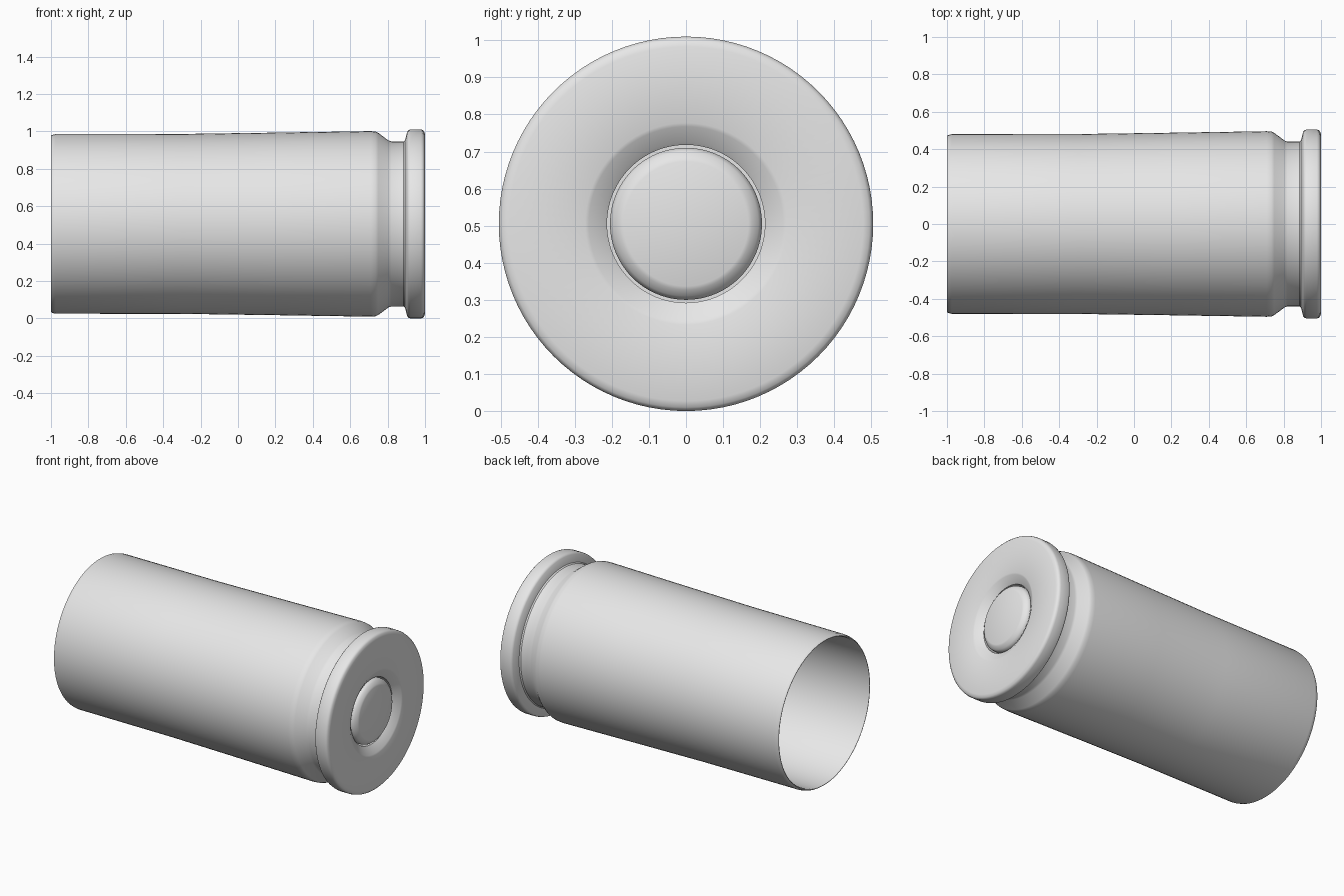
import bpy, bmesh, math
from mathutils import Matrix, Vector

cube = bpy.data.objects.get("Cube")
if cube:
    bpy.data.objects.remove(cube, do_unlink=True)

AXIS_Z = 0.505
SEGMENTS = 96

grey = bpy.data.materials.new("plain grey metal")
grey.use_nodes = True
colour = (0.8, 0.8, 0.8, 1)
grey.diffuse_color = colour
grey.node_tree.nodes["Principled BSDF"].inputs["Base Color"].default_value = colour


def lathe(name, profile):
    """Spin (x, radius) points around the long axis."""
    bm = bmesh.new()
    verts = [bm.verts.new((x, 0, r)) for x, r in profile]
    edges = [bm.edges.new(pair) for pair in zip(verts, verts[1:])]
    bmesh.ops.spin(bm, geom=verts + edges, cent=(0, 0, 0), axis=(1, 0, 0),
                   angle=math.tau, steps=SEGMENTS, use_duplicate=False)
    bmesh.ops.remove_doubles(bm, verts=bm.verts, dist=0.0005)
    bmesh.ops.recalc_face_normals(bm, faces=bm.faces)
    bmesh.ops.translate(bm, verts=bm.verts, vec=(0, 0, AXIS_Z))
    mesh = bpy.data.meshes.new(name)
    bm.to_mesh(mesh)
    bm.free()
    mesh.materials.append(grey)
    obj = bpy.data.objects.new(name, mesh)
    bpy.context.collection.objects.link(obj)
    bpy.ops.object.select_all(action='DESELECT')
    obj.select_set(True)
    bpy.context.view_layer.objects.active = obj
    bpy.ops.object.shade_smooth_by_angle(angle=math.radians(35))
    return obj


# Hollow case: inside, mouth, wall, groove, rim, primer pocket
lathe("case", [
    (0.74, 0), (0.74, 0.34), (0.71, 0.40), (0.62, 0.435), (0.4, 0.455),
    (-0.3, 0.463), (-0.99, 0.463), (-1, 0.468),
    (-1, 0.471), (-0.993, 0.476), (-0.975, 0.48),
    (-0.3, 0.481), (0.2, 0.488), (0.71, 0.496), (0.735, 0.494), (0.75, 0.487),
    (0.805, 0.446), (0.82, 0.441), (0.885, 0.441), (0.893, 0.447),
    (0.905, 0.494), (0.912, 0.502), (0.922, 0.505),
    (0.978, 0.505), (0.988, 0.502), (0.995, 0.495), (1, 0.478),
    (1, 0.272), (0.996, 0.262), (0.972, 0.222), (0.965, 0.213),
    (0.8, 0.213), (0.8, 0),
])

# Primer cup seated in the pocket
lathe("primer", [
    (0.82, 0), (0.82, 0.205), (0.955, 0.205), (0.968, 0.202),
    (0.978, 0.195), (0.99, 0.178), (0.994, 0.168), (0.994, 0),
])
